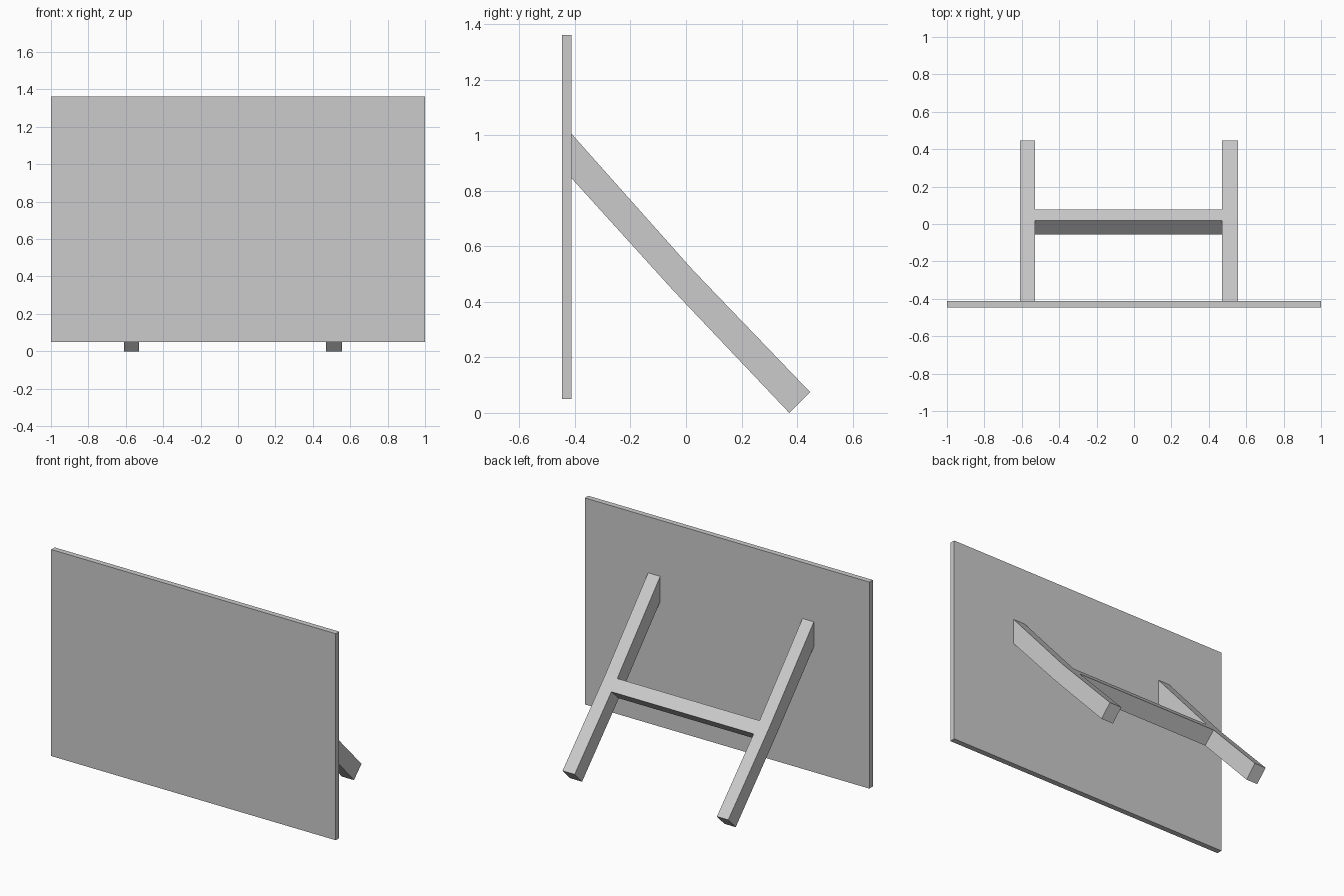
import bpy

if "Cube" in bpy.data.objects:
    bpy.data.objects.remove(bpy.data.objects["Cube"])


def prism(name, profile, x0, x1):
    """Extrude a (y, z) profile along x as a closed flat-shaded solid."""
    n = len(profile)
    verts = [(x, y, z) for x in (x0, x1) for y, z in profile]
    faces = [tuple(range(n))[::-1], tuple(range(n, 2 * n))]
    faces += [(i, (i + 1) % n, n + (i + 1) % n, n + i) for i in range(n)]
    mesh = bpy.data.meshes.new(name)
    mesh.from_pydata(verts, [], faces)
    mesh.update()
    obj = bpy.data.objects.new(name, mesh)
    bpy.context.collection.objects.link(obj)
    return obj


BACK = -0.412   # rear face of the panel

# Upright panel
prism("panel", [(-0.447, 0.05), (BACK, 0.05), (BACK, 1.362), (-0.447, 1.362)], -1, 1)

# Brace section, flush with the upper and lower faces of the legs
bar = [(-0.055, 0.451), (0.003, 0.389), (0.078, 0.459), (0.019, 0.521)]

# Slightly bent sloping legs, cut square at the foot and vertical at the panel
leg = [(BACK, 0.845), bar[0], bar[1], (0.372, 0.0),
       (0.447, 0.075), bar[2], bar[3], (BACK, 1.005)]
for name, x0, x1 in (("left_leg", -0.61, -0.53), ("right_leg", 0.47, 0.555)):
    prism(name, leg, x0, x1)

# Cross brace between the legs
prism("cross_brace", bar, -0.53, 0.47)
